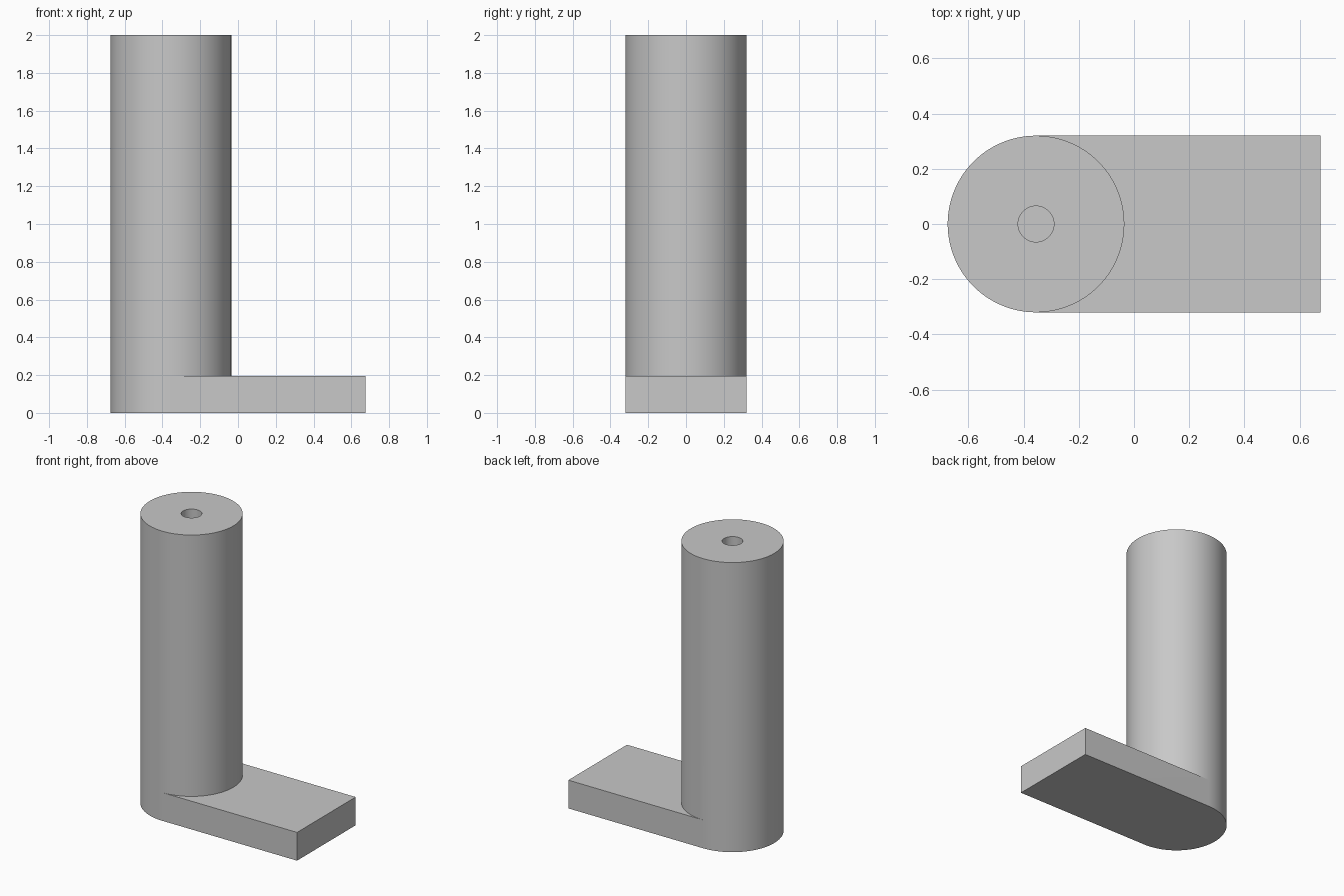
import bpy, bmesh
from math import cos, sin, pi, radians

cube = bpy.data.objects.get("Cube")
if cube:
    bpy.data.objects.remove(cube)

N = 96                      # segments round the post
AXIS_X, POST_R, BORE_R = -0.355, 0.32, 0.065
FOOT_END, FOOT_H, HEIGHT, BORE_FLOOR = 0.675, 0.195, 2.0, 1.2

grey = bpy.data.materials.new("plain grey")
grey.use_nodes = True
colour = (0.58, 0.58, 0.58, 1)
grey.diffuse_color = colour
grey.node_tree.nodes["Principled BSDF"].inputs["Base Color"].default_value = colour

bm = bmesh.new()


def ring(radius, z):
    """Circle of vertices about the post axis, starting at its -y side."""
    angles = [2 * pi * i / N - pi / 2 for i in range(N)]
    return [bm.verts.new((AXIS_X + radius * cos(a), radius * sin(a), z)) for a in angles]


def bridge(lower, upper, start=0):
    """Wall of quads between two rings, from index start round to the -y side."""
    for i in range(start, N):
        j = (i + 1) % N
        bm.faces.new((lower[i], lower[j], upper[j], upper[i]))


def foot_corners(z):
    return [bm.verts.new((FOOT_END, s * POST_R, z)) for s in (-1, 1)]


# Post wall, annular top and blind bore
half = N // 2
joint = ring(POST_R, FOOT_H)
rim = ring(POST_R, HEIGHT)
bore_top = ring(BORE_R, HEIGHT)
bore_end = ring(BORE_R, BORE_FLOOR)
bridge(joint, rim)
bridge(rim, bore_top)
bridge(bore_top, bore_end)
bm.faces.new(bore_end)

# Foot: round end runs straight into the post, square end at +x
base = ring(POST_R, 0)
bridge(base, joint, half)
low, high = foot_corners(0), foot_corners(FOOT_H)
bm.faces.new([base[0], low[0], low[1]] + base[half:])
bm.faces.new(joint[:half + 1] + [high[1], high[0]])
bm.faces.new((base[0], low[0], high[0], joint[0]))
bm.faces.new((low[0], low[1], high[1], high[0]))
bm.faces.new((low[1], base[half], joint[half], high[1]))
bmesh.ops.delete(bm, geom=base[1:half], context='VERTS')
bmesh.ops.recalc_face_normals(bm, faces=bm.faces)

mesh = bpy.data.meshes.new("post_with_foot")
bm.to_mesh(mesh)
bm.free()
mesh.materials.append(grey)
post = bpy.data.objects.new("post_with_foot", mesh)
bpy.context.collection.objects.link(post)

# Smooth round walls, sharp edges
bpy.ops.object.select_all(action='DESELECT')
post.select_set(True)
bpy.context.view_layer.objects.active = post
bpy.ops.object.shade_smooth_by_angle(angle=radians(30))
